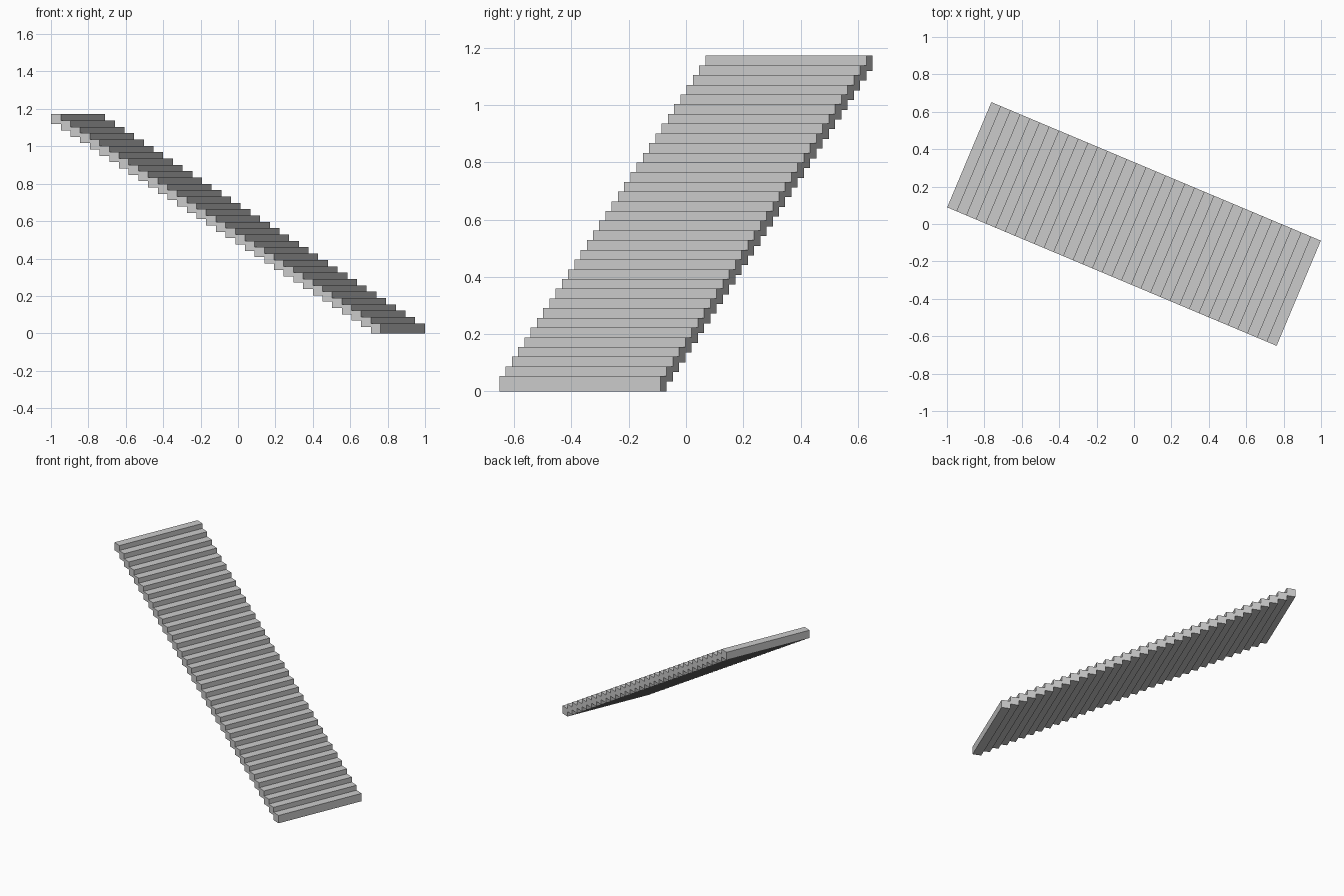
import bpy, math

if "Cube" in bpy.data.objects:
    bpy.data.objects.remove(bpy.data.objects["Cube"])

STEPS = 34
WIDTH = 0.61       # across the flight
GOING = 0.0562     # depth of each tread
RISE = 0.0339      # height gained per step
THICK = 0.0535     # block thickness
ANGLE = math.radians(180 - 22.8)  # climbing direction in plan

# One step block; the array climbs along the object's local x axis
bpy.ops.mesh.primitive_cube_add(size=1)
steps = bpy.context.object
steps.name = "stair_steps"
half_run = GOING * (STEPS - 1) / 2
for v in steps.data.vertices:
    v.co.x *= GOING
    v.co.y *= WIDTH
    v.co.z = (v.co.z + 0.5) * THICK

# Turn the flight in plan and centre it on the origin
steps.rotation_euler.z = ANGLE
steps.location = (-half_run * math.cos(ANGLE), -half_run * math.sin(ANGLE), 0)

# Repeat the block up the flight
arr = steps.modifiers.new("flight", 'ARRAY')
arr.count = STEPS
arr.use_relative_offset = False
arr.use_constant_offset = True
arr.constant_offset_displace = (GOING, 0, RISE)
